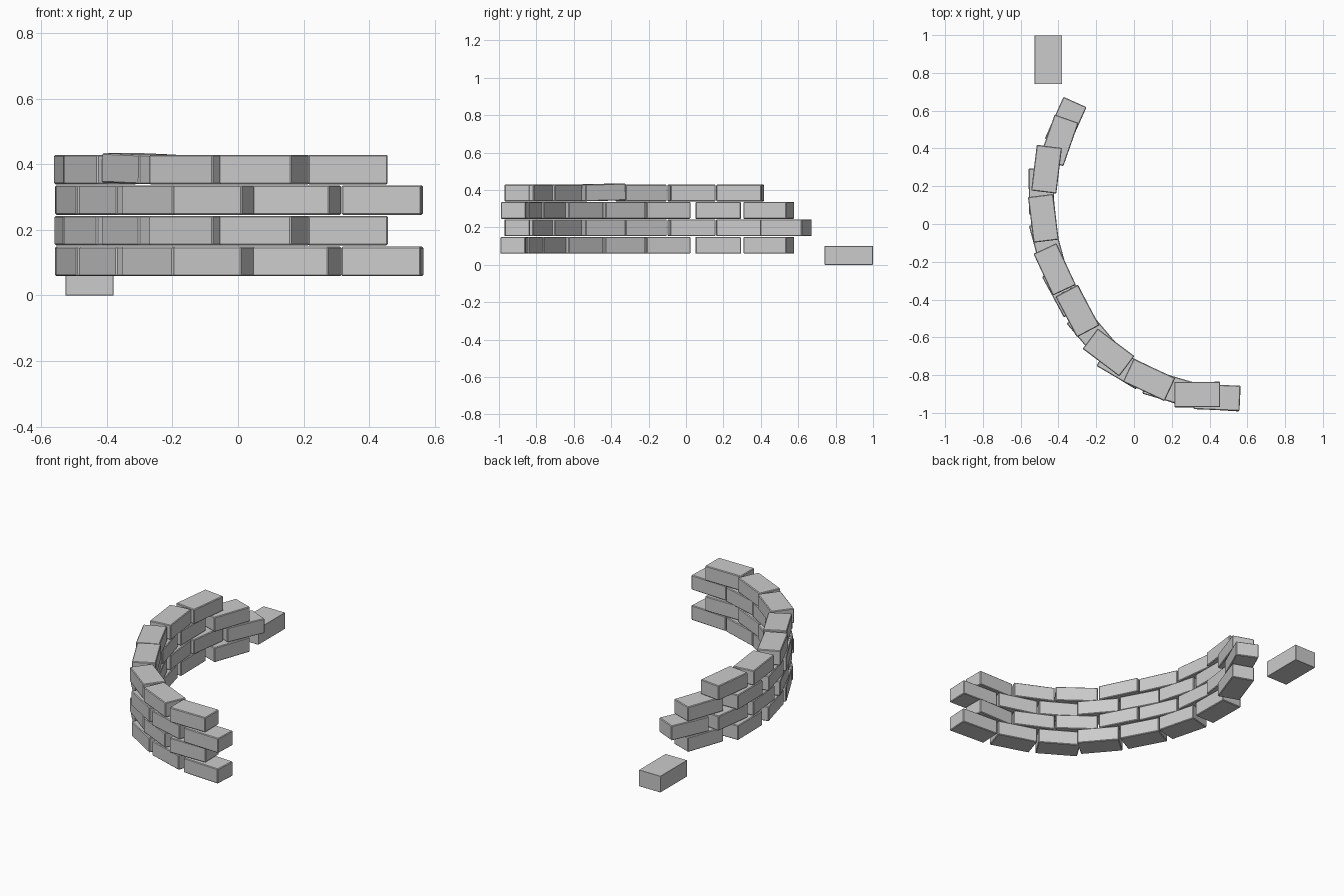
import bpy, math, random
from mathutils import Euler

if "Cube" in bpy.data.objects:
    bpy.data.objects.remove(bpy.data.objects["Cube"])

random.seed(4)

# plan positions (x, y, angle in degrees) for the two alternating courses
COURSE_A = [(0.44, -0.918, -3), (0.18, -0.868, -17), (-0.06, -0.755, -31),
            (-0.227, -0.577, -49), (-0.37, -0.355, -61), (-0.46, -0.11, -75),
            (-0.49, 0.172, -90), (-0.397, 0.443, -110)]
COURSE_B = [(0.335, -0.903, 0), (0.08, -0.825, -25), (-0.135, -0.68, -37),
            (-0.30, -0.46, -62), (-0.42, -0.24, -65), (-0.48, 0.03, -83),
            (-0.463, 0.29, -97), (-0.362, 0.535, -115)]


def brick(name, loc, size, rot=(0, 0, 0), bevel=0.0):
    bpy.ops.mesh.primitive_cube_add(size=1, location=loc, rotation=rot)
    ob = bpy.context.object
    ob.name = name
    ob.scale = size
    bpy.ops.object.transform_apply(location=False, rotation=False, scale=True)
    if bevel:
        m = ob.modifiers.new("worn_edges", 'BEVEL')
        m.width = bevel
        m.segments = 1
    return ob


# curved wall: four courses in running bond, top course one brick shorter
heights = [0.104, 0.198, 0.291, 0.384]
for row, z in enumerate(heights):
    plan = COURSE_A if row % 2 == 0 else COURSE_B
    if row == 3:
        plan = plan[:7]
    for i, (x, y, a) in enumerate(plan):
        tilt = math.radians(1.2) if (row, i) == (3, 3) else 0
        wobble = random.uniform(-1, 1) if row < 3 else 0
        lift = 0.003 if tilt else 0
        brick(f"wall_brick_{row + 1}_{i + 1}", (x, y, z + lift),
              (0.243, 0.134, 0.09),
              Euler((0, tilt, math.radians(a + wobble))), 0.004)

# loose brick lying on the ground
brick("loose_brick", (-0.453, 0.87, 0.05), (0.146, 0.258, 0.1), bevel=0.001)
